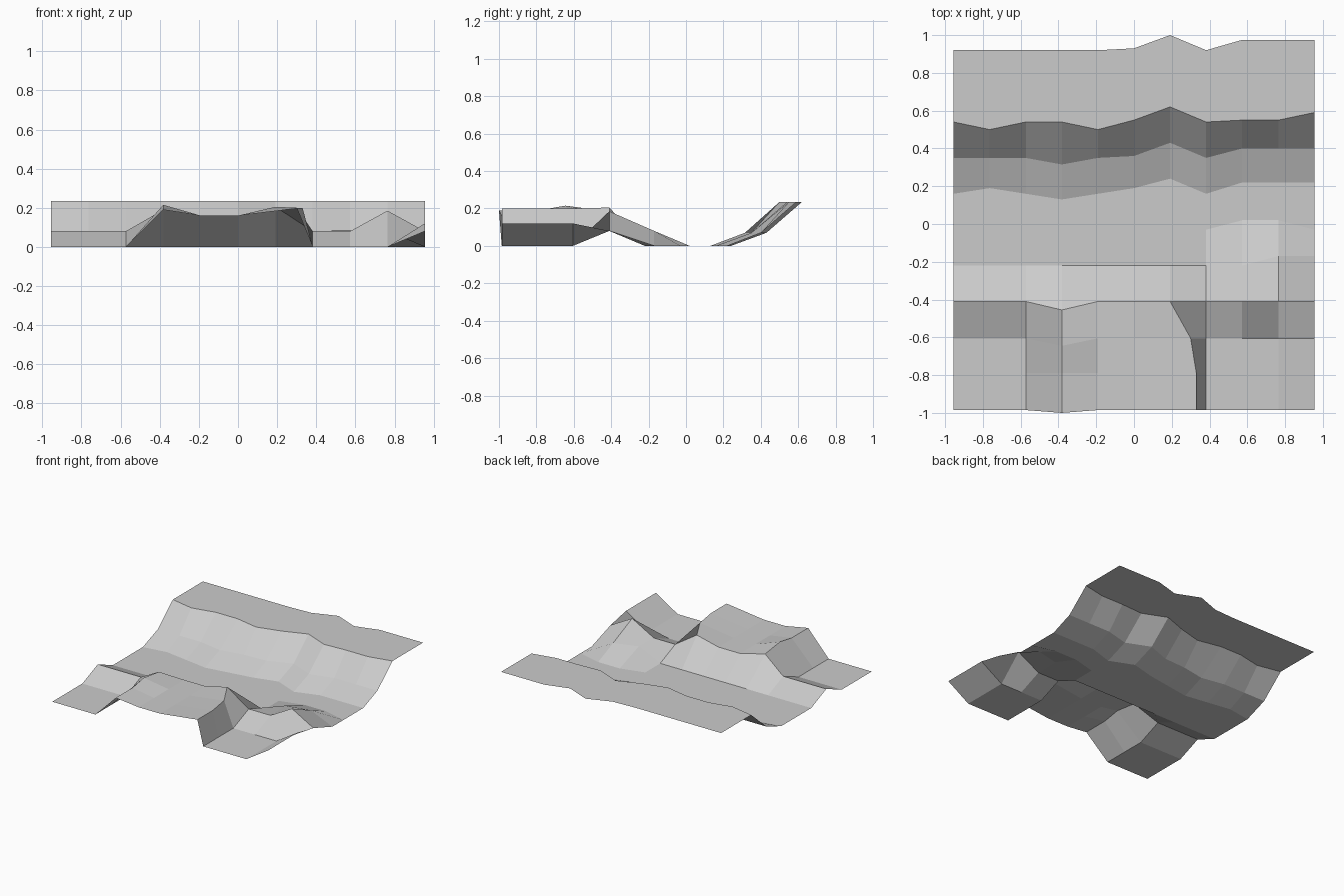
import bpy, bmesh

if "Cube" in bpy.data.objects:
    bpy.data.objects.remove(bpy.data.objects["Cube"])

# Plain grey earth
earth = bpy.data.materials.new("grey_earth")
earth.diffuse_color = (0.6, 0.6, 0.6, 1)
earth.use_nodes = True
earth.node_tree.nodes["Principled BSDF"].inputs["Base Color"].default_value = earth.diffuse_color

COLS = 11
STEP = 0.191

# Back bank: one wavering line per row, (y values, height)
plateau_edge = [.92, .92, .92, .92, .92, .93, 1.0, .92, .975, .975, .975]
bank_top = [.54, .50, .54, .54, .50, .55, .62, .54, .55, .55, .59]
bank_mid = [.35, .35, .35, .315, .35, .36, .43, .35, .40, .40, .40]
bank_foot = [.16, .19, .16, .13, .16, .19, .24, .16, .22, .22, .22]

# Front bank: height of each row across the columns
crest = [.08, .08, .08, .19, .16, .16, .205, .08, .08, .185, .08]
hill = [0, 0, 0, .19, .16, .16, .20, 0, 0, 0, .12]


def row(ys, zs):
    """One cross line of the ground; a single number means a straight or level line."""
    ys = ys if isinstance(ys, list) else [ys] * COLS
    zs = zs if isinstance(zs, list) else [zs] * COLS
    return [[(i - 5) * STEP, y, z] for i, (y, z) in enumerate(zip(ys, zs))]


rows = [
    row(plateau_edge, .235),
    row(bank_top, .235),
    row(bank_mid, .07),
    row(bank_foot, 0),
    row(-.03, 0),      # channel bed
    row(-.22, 0),      # foot of the front bank
    row(-.41, crest),
    row(-.605, hill),
    row(-.79, hill),
    row(-.985, hill),
]

# Spur running out into the channel on the right
for c in (8, 9):
    rows[4][c][1] = .02
rows[5][8][2] = .085
rows[5][9][1:] = [-.17, .08]
rows[5][10][1] = -.17

# Left shoulder of the hill
rows[6][3][1] = -.455
rows[7][3][1:] = [-.645, .215]
rows[9][3][1] = -1.0

# Steep cliff on the right of the hill
for r, x in ((7, .30), (8, .33), (9, .33)):
    rows[r][6][0] = x

# Skin the rows into one flat-shaded sheet
bm = bmesh.new()
grid = [[bm.verts.new(p) for p in line] for line in rows]
for back, front in zip(grid, grid[1:]):
    for c in range(COLS - 1):
        bm.faces.new((front[c], front[c + 1], back[c + 1], back[c]))
mesh = bpy.data.meshes.new("channel_ground")
bm.to_mesh(mesh)
bm.free()
mesh.materials.append(earth)
ground = bpy.data.objects.new("channel_ground", mesh)
bpy.context.collection.objects.link(ground)
